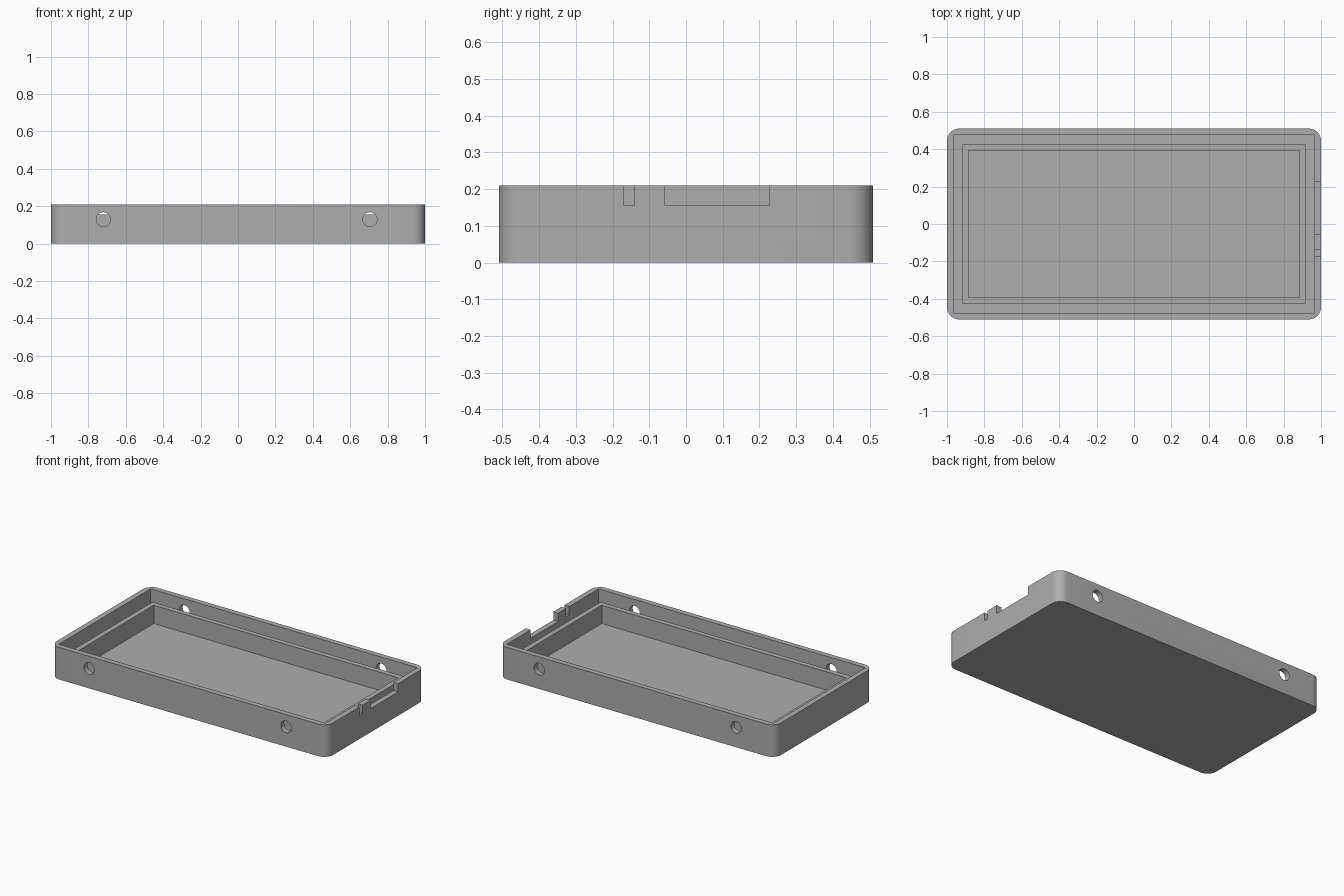
import bpy
import bmesh
from math import radians
from mathutils import Matrix

cube = bpy.data.objects.get("Cube")
if cube:
    bpy.data.objects.remove(cube, do_unlink=True)

HEIGHT = 0.21      # outer wall top
LEDGE = 0.155      # inner rim top and notch bottom
FLOOR = 0.035      # floor thickness
OVER = 0.05        # how far cutters reach past a surface

grey = bpy.data.materials.new("plain grey")
grey.use_nodes = True
grey.diffuse_color = (0.42, 0.42, 0.42, 1)
grey.node_tree.nodes["Principled BSDF"].inputs["Base Color"].default_value = (0.42, 0.42, 0.42, 1)


def make_object(name, bm):
    bmesh.ops.recalc_face_normals(bm, faces=bm.faces)
    mesh = bpy.data.meshes.new(name)
    bm.to_mesh(mesh)
    bm.free()
    mesh.materials.append(grey)
    obj = bpy.data.objects.new(name, mesh)
    bpy.context.collection.objects.link(obj)
    return obj


def box(name, x0, x1, y0, y1, z0, z1, radius=0):
    """Box with optionally rounded vertical edges."""
    bm = bmesh.new()
    bmesh.ops.create_cube(bm, size=1)
    bmesh.ops.scale(bm, vec=(x1 - x0, y1 - y0, z1 - z0), verts=bm.verts)
    bmesh.ops.translate(bm, vec=((x0 + x1) / 2, (y0 + y1) / 2, (z0 + z1) / 2), verts=bm.verts)
    if radius:
        upright = [e for e in bm.edges if abs(e.verts[0].co.z - e.verts[1].co.z) > 0.01]
        bmesh.ops.bevel(bm, geom=upright, offset=radius, segments=10, profile=0.5, affect='EDGES')
    return make_object(name, bm)


def hole_cutter(x, z, radius):
    """Rod along y that drills the front and back walls."""
    bm = bmesh.new()
    bmesh.ops.create_cone(bm, cap_ends=True, segments=40, radius1=radius, radius2=radius, depth=1.3,
                          matrix=Matrix.Translation((x, 0, z)) @ Matrix.Rotation(radians(90), 4, 'X'))
    return make_object("hole_cutter", bm)


def cut(obj, cutters):
    bpy.context.view_layer.objects.active = obj
    for cutter in cutters:
        cutter.hide_render = True
        mod = obj.modifiers.new("cut", 'BOOLEAN')
        mod.operation = 'DIFFERENCE'
        mod.solver = 'EXACT'
        mod.object = cutter
        bpy.ops.object.modifier_apply(modifier=mod.name)
        bpy.data.objects.remove(cutter, do_unlink=True)


# Outer tray: rounded block, hollowed, with connector notches and screw holes
tray = box("tray_shell", -1, 1, -0.51, 0.51, 0, HEIGHT, radius=0.065)
cutters = [box("cavity_cutter", -0.965, 0.965, -0.475, 0.475, FLOOR, HEIGHT + OVER)]
for y0, y1 in ((-0.17, -0.14), (-0.057, 0.227)):
    cutters.append(box("notch_cutter", 0.94, 1 + OVER, y0, y1, LEDGE, HEIGHT + OVER))
for x in (-0.72, 0.705):
    cutters.append(hole_cutter(x, 0.13, 0.038))
cut(tray, cutters)

# Lower inner rim standing on the floor, leaving a channel behind it
rim = box("inner_rim", -0.918, 0.918, -0.426, 0.426, FLOOR - 0.01, LEDGE)
cut(rim, [box("rim_cutter", -0.885, 0.885, -0.393, 0.393, -OVER, HEIGHT + OVER)])

# Smooth the rounded corners and hole walls, keep edges crisp
bpy.ops.object.select_all(action='DESELECT')
for obj in (tray, rim):
    obj.select_set(True)
bpy.context.view_layer.objects.active = tray
bpy.ops.object.shade_smooth_by_angle(angle=radians(30))
